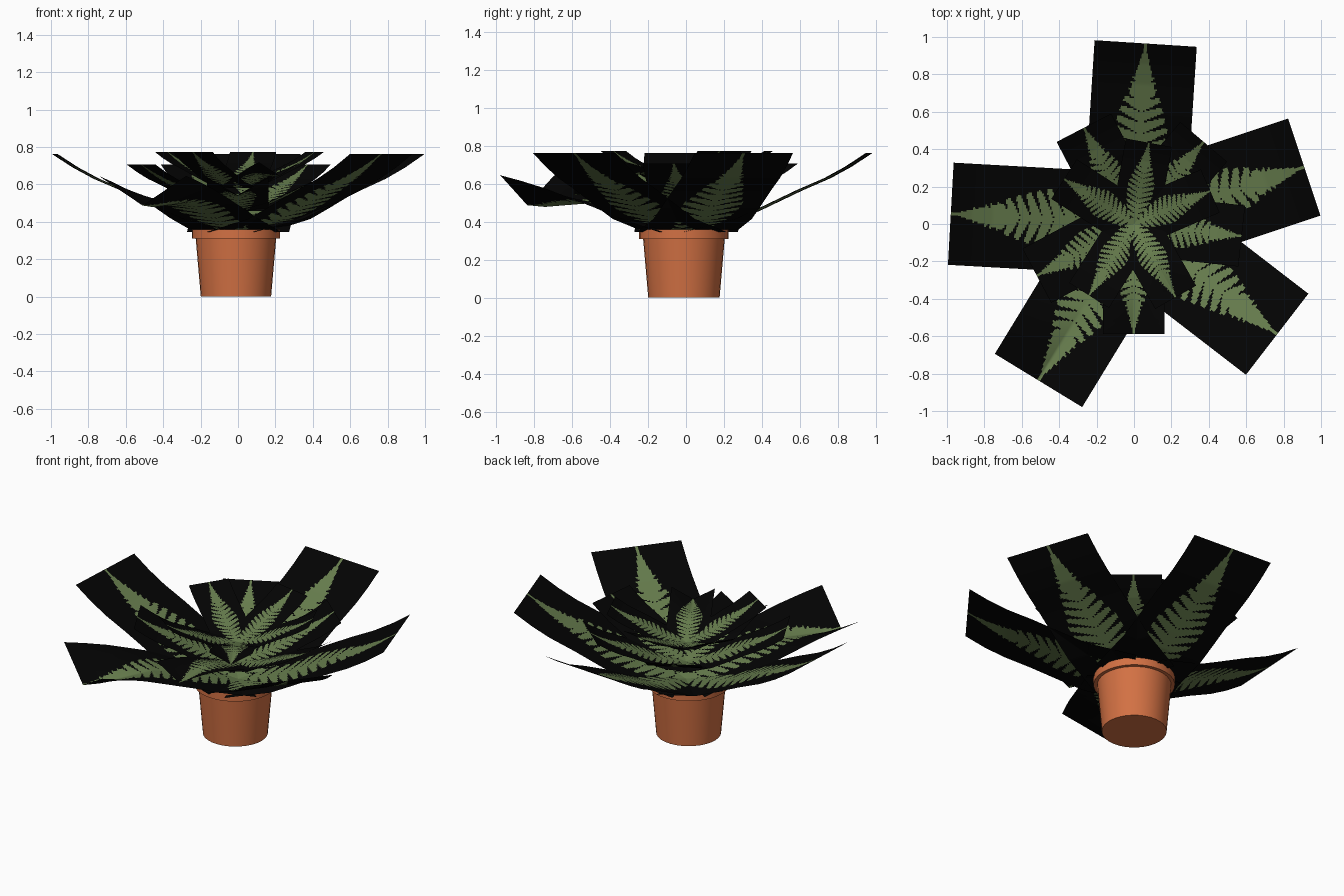
import bpy, bmesh, math

if "Cube" in bpy.data.objects:
    bpy.data.objects.remove(bpy.data.objects["Cube"])


def material(name, rgb):
    m = bpy.data.materials.new(name)
    m.diffuse_color = (*rgb, 1)
    m.use_nodes = True
    m.node_tree.nodes["Principled BSDF"].inputs["Base Color"].default_value = m.diffuse_color
    return m


TERRACOTTA = material("terracotta", (0.65, 0.165, 0.057))
SOIL = material("dark_soil", (0.03, 0.018, 0.01))
BLACK = material("card_black", (0.001, 0.001, 0.001))
GREEN = material("fern_green", (0.135, 0.205, 0.075))


def finish(name, bm, mats):
    me = bpy.data.meshes.new(name)
    bm.to_mesh(me)
    bm.free()
    for m in mats:
        me.materials.append(m)
    ob = bpy.data.objects.new(name, me)
    bpy.context.collection.objects.link(ob)
    return ob


def lathe(name, profile, mat, cx, cy, n=32):
    bm = bmesh.new()
    rings = []
    for r, z in profile:
        if r == 0:
            rings.append([bm.verts.new((cx, cy, z))] * n)
        else:
            rings.append([bm.verts.new((cx + r * math.cos(2 * math.pi * i / n),
                                        cy + r * math.sin(2 * math.pi * i / n), z))
                          for i in range(n)])
    for a, b in zip(rings, rings[1:]):
        for i in range(n):
            j = (i + 1) % n
            corners = list(dict.fromkeys((a[i], a[j], b[j], b[i])))
            bm.faces.new(corners)
    bmesh.ops.recalc_face_normals(bm, faces=bm.faces)
    ob = finish(name, bm, [mat])
    bpy.ops.object.select_all(action='DESELECT')
    ob.select_set(True)
    bpy.context.view_layer.objects.active = ob
    bpy.ops.object.shade_smooth_by_angle(angle=math.radians(35))


# Flower pot with a thick rim, and the soil inside it
lathe("flower_pot", [(0, 0), (0.188, 0), (0.215, 0.31), (0.236, 0.31), (0.236, 0.358),
                     (0.205, 0.358), (0.198, 0.30), (0, 0.30)], TERRACOTTA, -0.011, -0.011)
lathe("soil", [(0, 0.33), (0.2, 0.33)], SOIL, -0.011, -0.011)


def height(profile, t):
    r = t * profile[-1][0]
    for (r0, z0), (r1, z1) in zip(profile, profile[1:]):
        if r <= r1:
            return z0 + (z1 - z0) * (r - r0) / (r1 - r0)
    return profile[-1][1]


def is_fern(t, v):
    """t: 0 base to 1 tip, v: distance from the midrib in card lengths."""
    v = abs(v)
    if v < 0.008:                       # midrib
        return True
    s = t - 0.42 * v                    # leaflets sweep towards the tip
    if s < 0 or s > 1:
        return False
    reach = 0.165 * min(1, (1 - s) / 0.58, 0.6 + 1.2 * s)
    pitch = 0.062 if s < 0.7 else 0.035
    phase = abs((s / pitch) % 1 - 0.5) * 2      # 0 at leaflet middle
    if s > 0.68:                        # leaflets merge near the tip
        return v < reach * (1 - 0.3 * phase)
    f = v / reach
    return f < 1 and phase < 0.95 - 0.5 * f ** 1.5


def frond(name, angle, length, middle, edge, scale, base, nu, nv):
    """A bent card, folded along its midrib, with the fern leaf cut in as green faces."""
    width = 0.547
    a = math.radians(angle)
    c, s = math.cos(a), math.sin(a)
    bm = bmesh.new()
    grid = []
    for j in range(nv + 1):
        t = j / nv
        r = length * t
        z0, z1 = height(middle, t), height(edge, t)
        row = []
        for i in range(nu + 1):
            u = 2 * i / nu - 1
            v = width * u / 2
            z = z0 + (z1 - z0) * abs(u)
            row.append(bm.verts.new((scale * (r * c - v * s), scale * (r * s + v * c),
                                     base + scale * z)))
        grid.append(row)
    for j in range(nv):
        for i in range(nu):
            f = bm.faces.new((grid[j][i], grid[j + 1][i], grid[j + 1][i + 1], grid[j][i + 1]))
            v = width * ((i + 0.5) / nu - 0.5)
            f.material_index = int(is_fern((j + 0.5) / nv, v / length))
            f.smooth = True
    finish(name, bm, [BLACK, GREEN])


# Rise of a card above its base, along its length
NORMAL = [(0, 0), (.28, .07), (.4, .125), (.6, .22), (.75, .285), (.86, .345), (.97, .417)]
SAG = [(0, 0), (.25, .075), (.4, .13), (.55, .155), (.7, .145), (.87, .133), (.98, .142)]
SAG_EDGE = [(0, 0), (.25, .075), (.4, .13), (.55, .18), (.7, .23), (.85, .27), (.98, .30)]
FRONDS = [(86.3, .967, NORMAL, NORMAL), (18.5, .96, NORMAL, NORMAL),
          (-37.6, .966, NORMAL, NORMAL), (176.8, .981, NORMAL, NORMAL),
          (238.6, .98, SAG, SAG_EDGE)]

# The same whorl of five fronds, stacked three times: each smaller, turned and higher
WHORLS = [("outer", 0, 1.0, .345, 64, 108), ("middle", 31.2, .6, .457, 50, 84),
          ("inner", 61, .46, .58, 50, 84)]
for whorl, turn, scale, base, nu, nv in WHORLS:
    for n, (ang, length, middle, edge) in enumerate(FRONDS):
        frond(f"{whorl}_frond_{n + 1}", ang + turn, length, middle, edge, scale, base, nu, nv)
